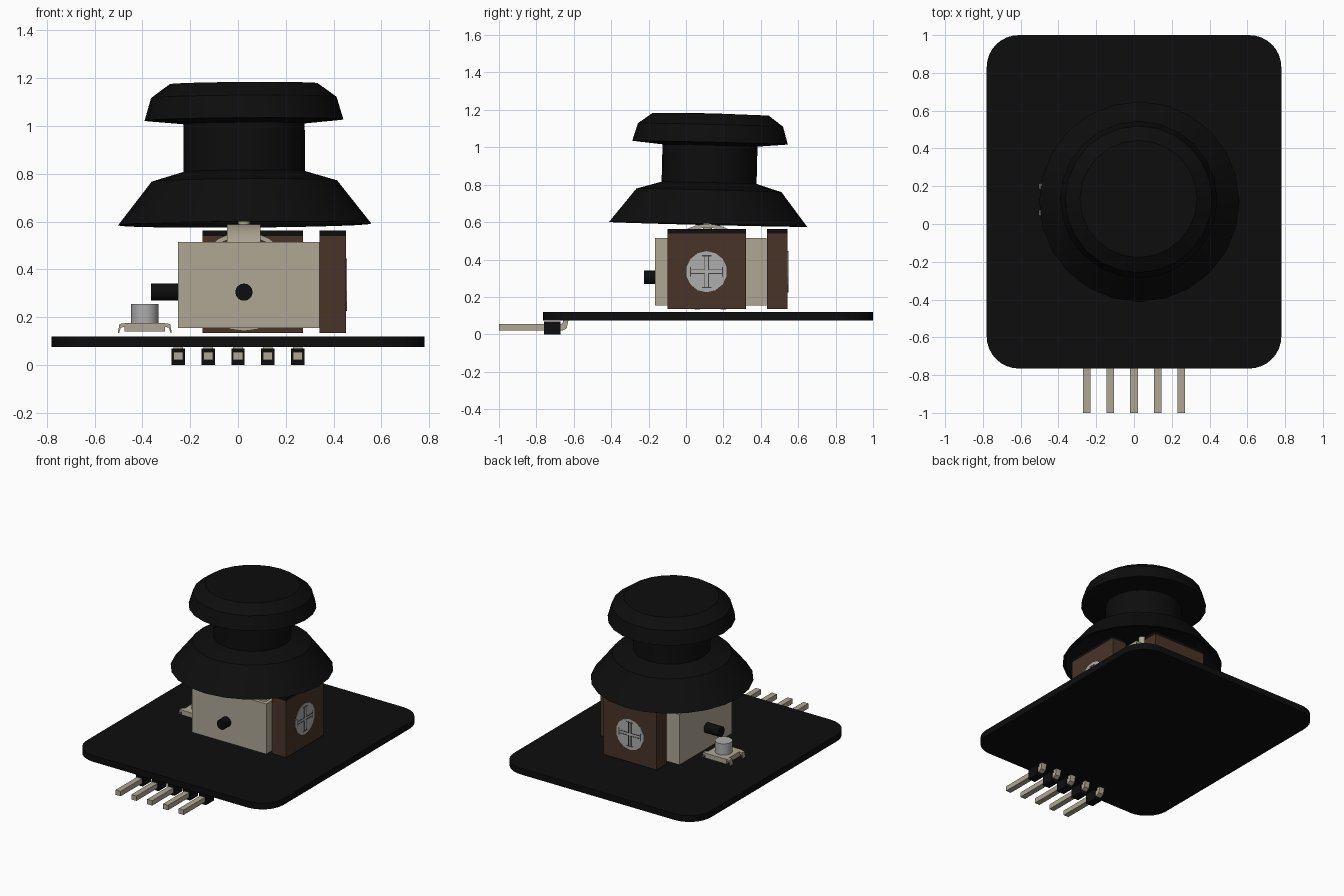
import bpy, bmesh, math
from mathutils import Matrix, Vector

if "Cube" in bpy.data.objects:
    bpy.data.objects.remove(bpy.data.objects["Cube"])


def material(name, r, g, b):
    m = bpy.data.materials.new(name)
    m.diffuse_color = (r, g, b, 1)
    m.use_nodes = True
    m.node_tree.nodes["Principled BSDF"].inputs["Base Color"].default_value = m.diffuse_color
    return m


BLACK = material("black", 0.004, 0.004, 0.004)
BEIGE = material("beige", 0.43, 0.39, 0.30)
BROWN = material("brown", 0.065, 0.034, 0.02)
SILVER = material("silver", 0.42, 0.42, 0.42)
DARK = material("dark_grey", 0.06, 0.06, 0.06)


def finish(name, bm, mat, smooth=False):
    bmesh.ops.recalc_face_normals(bm, faces=bm.faces)
    me = bpy.data.meshes.new(name)
    bm.to_mesh(me)
    bm.free()
    me.materials.append(mat)
    ob = bpy.data.objects.new(name, me)
    bpy.context.collection.objects.link(ob)
    if smooth:
        bpy.ops.object.select_all(action='DESELECT')
        ob.select_set(True)
        bpy.context.view_layer.objects.active = ob
        bpy.ops.object.shade_smooth_by_angle(angle=math.radians(25))
    return ob


def add_box(bm, x0, x1, y0, y1, z0, z1):
    m = Matrix.Translation(((x0 + x1) / 2, (y0 + y1) / 2, (z0 + z1) / 2))
    bmesh.ops.create_cube(bm, size=1, matrix=m @ Matrix.Diagonal((x1 - x0, y1 - y0, z1 - z0, 1)))


def box(name, mat, *dims):
    bm = bmesh.new()
    add_box(bm, *dims)
    return finish(name, bm, mat)


def rod(name, mat, a, b, r, sides=16):
    a, b = Vector(a), Vector(b)
    rot = (b - a).to_track_quat('Z', 'Y').to_matrix().to_4x4()
    bm = bmesh.new()
    bmesh.ops.create_cone(bm, cap_ends=True, segments=sides, radius1=r, radius2=r,
                          depth=(b - a).length, matrix=Matrix.Translation((a + b) / 2) @ rot)
    return finish(name, bm, mat, True)


def prism(name, mat, pts, vec):
    """Flat outline pushed along a vector."""
    bm = bmesh.new()
    f = bm.faces.new([bm.verts.new(p) for p in pts])
    new = bmesh.ops.extrude_face_region(bm, geom=[f])["geom"]
    moved = [v for v in new if isinstance(v, bmesh.types.BMVert)]
    bmesh.ops.translate(bm, verts=moved, vec=vec)
    if f.is_valid and len(bm.faces) == len(pts) + 1:
        bm.faces.new(list(bm.verts)[:len(pts)])
    return finish(name, bm, mat)


# circuit board with rounded corners
R, outline = 0.17, []
for cx, cy, start in ((0.61, 0.83, 0), (-0.61, 0.83, 90), (-0.61, -0.595, 180), (0.61, -0.595, 270)):
    for i in range(9):
        a = math.radians(start + i * 90 / 8)
        outline.append((cx + R * math.cos(a), cy + R * math.sin(a), 0.075))
prism("board", BLACK, outline, (0, 0, 0.045))

# header: five spacer blocks and bent pins
pin_profile = [(-1, 0.02), (-0.66, 0.02), (-0.638, 0.032), (-0.628, 0.078), (-0.655, 0.078),
               (-0.66, 0.06), (-0.67, 0.055), (-1, 0.055)]
for i in range(5):
    x = (i - 2) * 0.125
    box(f"pin_spacer_{i}", BLACK, x - 0.028, x + 0.028, -0.76, -0.67, 0, 0.07)
    prism(f"pin_{i}", BEIGE, [(x - 0.02, y, z) for y, z in pin_profile], (0.04, 0, 0))

# metal housing: four walls
bm = bmesh.new()
X0, X1, Y0, Y1, T = -0.25, 0.34, -0.165, 0.43, 0.025
for d in ((X0, X1, Y0, Y0 + T), (X0, X1, Y1 - T, Y1),
          (X0, X0 + T, Y0 + T, Y1 - T), (X1 - T, X1, Y0 + T, Y1 - T)):
    add_box(bm, *d, 0.155, 0.515)
finish("housing", bm, BEIGE)

# shaft stubs poking out of the housing
rod("front_stub", BLACK, (0.025, -0.225, 0.305), (0.025, -0.1, 0.305), 0.036)
rod("left_stub", BLACK, (-0.365, 0.12, 0.305), (-0.2, 0.12, 0.305), 0.036)


# two potentiometers with a slotted dial; "turn" maps local x-outward to world
def potentiometer(name, origin, turn):
    frame = Matrix.Translation(origin) @ Matrix.Rotation(math.radians(turn), 4, 'Z')
    w = 0.21
    parts = [box(name + "_body", BROWN, 0, 0.112, -w, w, 0.135, 0.54),
             box(name + "_top", BLACK, 0, 0.112, -w, w, 0.54, 0.562),
             rod(name + "_dial", SILVER, (0.10, 0, 0.335), (0.115, 0, 0.335), 0.11, 14)]
    bm = bmesh.new()
    for s in (-1, 1):
        for o in (-0.01, 0.01):
            lo, hi = sorted((s * 0.01, s * 0.083))
            add_box(bm, 0.113, 0.117, lo, hi, 0.333 + o, 0.337 + o)
            add_box(bm, 0.113, 0.117, o - 0.002, o + 0.002, 0.335 + lo, 0.335 + hi)
        e = s * 0.085
        add_box(bm, 0.113, 0.117, e - 0.003, e + 0.003, 0.31, 0.36)
        add_box(bm, 0.113, 0.117, -0.025, 0.025, 0.332 + e, 0.338 + e)
    parts.append(finish(name + "_slot", bm, DARK))
    for p in parts:
        p.data.transform(frame)


potentiometer("right_potentiometer", (0.34, 0.11, 0), 0)
potentiometer("back_potentiometer", (0.062, 0.432, 0), 90)


# gimbal arches inside the housing
def arch(name, radius, half, turn, a0, a1, n=24):
    bm = bmesh.new()
    rings = []
    for i in range(n + 1):
        a = math.radians(a0 + (a1 - a0) * i / n)
        c, s = math.cos(a), math.sin(a)
        rings.append([bm.verts.new((r * c, y, r * s)) for r, y in
                      ((radius, -half), (radius, half), (radius - 0.02, half), (radius - 0.02, -half))])
    for p, q in zip(rings, rings[1:]):
        for k in range(4):
            bm.faces.new((p[k], p[(k + 1) % 4], q[(k + 1) % 4], q[k]))
    bm.faces.new(rings[0])
    bm.faces.new(rings[-1][::-1])
    ob = finish(name, bm, BEIGE, True)
    ob.data.transform(Matrix.Translation((0.025, 0.115, 0.35)) @ Matrix.Rotation(math.radians(turn), 4, 'Z'))


arch("lower_gimbal", 0.208, 0.07, 0, -180, 180)
arch("upper_gimbal", 0.24, 0.07, 90, 0, 180)
rod("stick_stem", BEIGE, (0.025, 0.115, 0.35), (0.025, 0.115, 0.8), 0.025)

# push switch: plate, four splayed feet, plunger
SX, SY = -0.39, 0.13
box("switch_plate", BEIGE, SX - 0.085, SX + 0.085, SY - 0.09, SY + 0.09, 0.14, 0.175)
foot = [(0.08, 0.16), (0.1, 0.157), (0.108, 0.133), (0.113, 0.133), (0.106, 0.172), (0.08, 0.175)]
for s in (-1, 1):
    for t in (-1, 1):
        y = SY + t * 0.07
        prism(f"switch_foot_{s}_{t}", BEIGE, [(SX + s * u, y - 0.015, z) for u, z in foot], (0, 0.03, 0))
rod("switch_plunger", SILVER, (SX, SY, 0.16), (SX, SY, 0.255), 0.057, 20)

# thumb cap: lathed shell, slightly tilted
profile = [(0, 0.79), (0.24, 0.785), (0.365, 0.75), (0.51, 0.588), (0.53, 0.588), (0.388, 0.77),
           (0.254, 0.81), (0.254, 1.01), (0.416, 1.025), (0.388, 1.12), (0.31, 1.177), (0, 1.182)]
bm = bmesh.new()
vs = [bm.verts.new((r, 0, z)) for r, z in profile]
es = [bm.edges.new(p) for p in zip(vs, vs[1:])]
bmesh.ops.spin(bm, geom=vs + es, axis=(0, 0, 1), cent=(0, 0, 0), angle=2 * math.pi, steps=24)
bmesh.ops.remove_doubles(bm, verts=bm.verts, dist=0.0005)
cap = finish("thumb_cap", bm, BLACK, True)
pivot = Matrix.Translation((0, 0, 0.59))
tilt = Matrix.Rotation(math.radians(-1.4), 4, 'X') @ Matrix.Rotation(math.radians(-0.4), 4, 'Y')
cap.data.transform(Matrix.Translation((0.028, 0.118, 0)) @ pivot @ tilt @ pivot.inverted())
